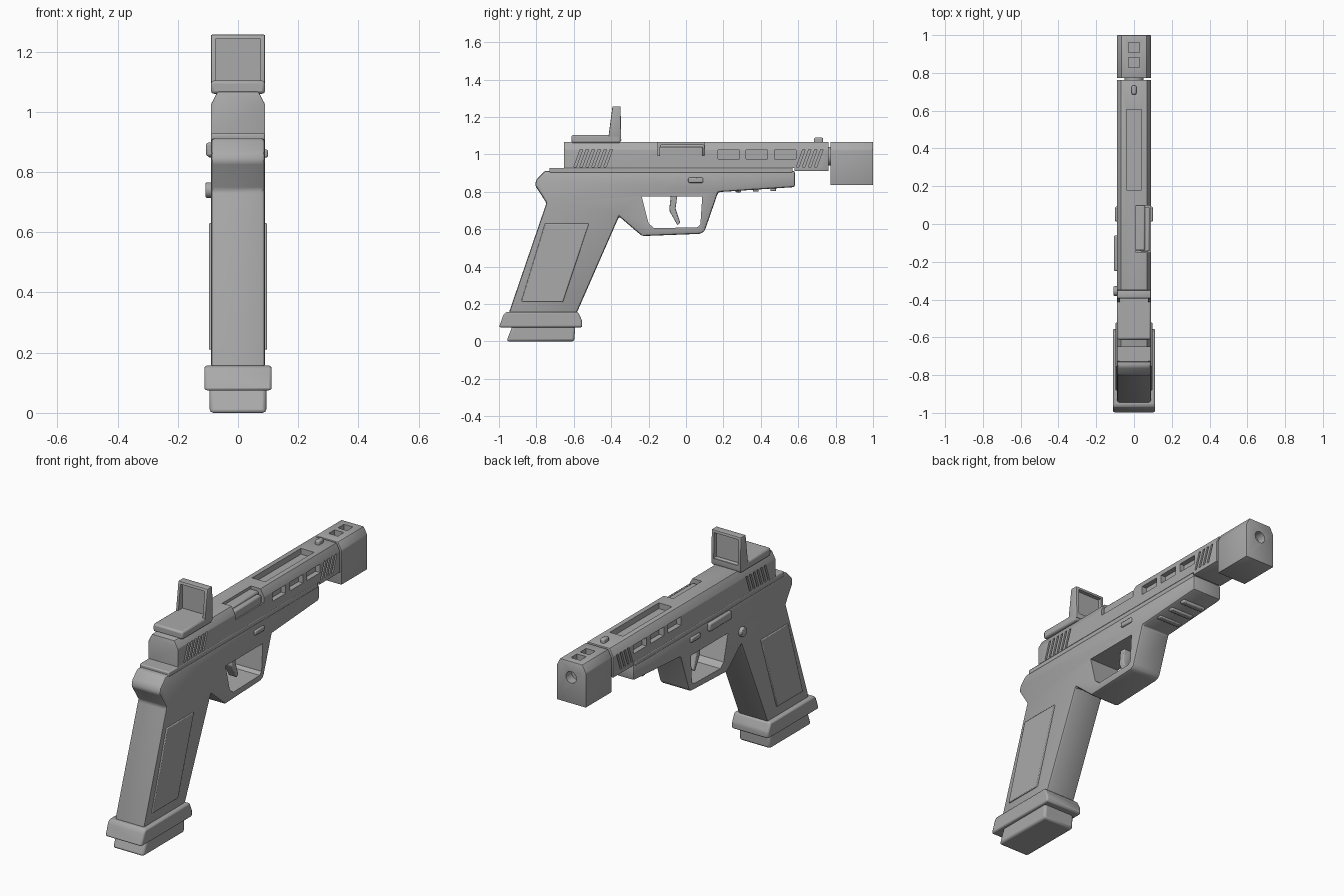
import bpy, bmesh, math
from mathutils import Vector

old = bpy.data.objects.get("Cube")
if old:
    bpy.data.objects.remove(old, do_unlink=True)

GREY = (0.4, 0.4, 0.4, 1)
grey = bpy.data.materials.new("matte grey")
grey.use_nodes = True
grey.diffuse_color = GREY
grey.node_tree.nodes["Principled BSDF"].inputs["Base Color"].default_value = GREY


def prism(name, points, a, b, axis="x", bevel=0.0):
    """Extrude a closed outline: (y, z) along x, or (x, z) along y, or (x, y) along z."""
    place = {"x": lambda p, t: (t, p[0], p[1]),
             "y": lambda p, t: (p[0], t, p[1]),
             "z": lambda p, t: (p[0], p[1], t)}[axis]
    bm = bmesh.new()
    face = bm.faces.new([bm.verts.new(place(p, a)) for p in points])
    ext = bmesh.ops.extrude_face_region(bm, geom=[face])["geom"]
    shift = Vector(place((0, 0), b - a))
    bmesh.ops.translate(bm, vec=shift, verts=[v for v in ext if isinstance(v, bmesh.types.BMVert)])
    bmesh.ops.recalc_face_normals(bm, faces=bm.faces)
    mesh = bpy.data.meshes.new(name)
    bm.to_mesh(mesh)
    bm.free()
    mesh.materials.append(grey)
    ob = bpy.data.objects.new(name, mesh)
    bpy.context.collection.objects.link(ob)
    if bevel:
        soften(ob, bevel)
    return ob


def box(name, x, y, z, bevel=0.0):
    return prism(name, [(y[0], z[0]), (y[1], z[0]), (y[1], z[1]), (y[0], z[1])], *x, bevel=bevel)


def soften(ob, width):
    mod = ob.modifiers.new("soft edges", "BEVEL")
    mod.width, mod.segments, mod.limit_method = width, 2, "ANGLE"
    mod.angle_limit = math.radians(25)


def bake(ob):
    dg = bpy.context.evaluated_depsgraph_get()
    mesh = bpy.data.meshes.new_from_object(ob.evaluated_get(dg))
    ob.modifiers.clear()
    ob.data = mesh


def cut(ob, cutters):
    for c in cutters:
        mod = ob.modifiers.new("cut", "BOOLEAN")
        mod.operation, mod.solver, mod.object = "DIFFERENCE", "EXACT", c
    bake(ob)
    for c in cutters:
        bpy.data.objects.remove(c, do_unlink=True)


def disc(cx, cy, r, n=20):
    return [(cx + r * math.cos(2 * math.pi * i / n), cy + r * math.sin(2 * math.pi * i / n))
            for i in range(n)]


W = 0.09           # half width of the body
TOP = 1.067        # top of the slide

# Frame with grip, trigger guard and dust cover
frame = prism("frame", [(-0.755, 0.912), (0.583, 0.912), (0.583, 0.825), (0.172, 0.798),
                        (0.1, 0.59), (0.08, 0.575), (-0.235, 0.563), (-0.358, 0.668),
                        (-0.585, 0.15), (-0.948, 0.15), (-0.746, 0.74), (-0.808, 0.835),
                        (-0.8, 0.865)], -W, W, bevel=0.012)
cut(frame, [prism("guard_opening", [(-0.237, 0.775), (0.087, 0.775), (0.077, 0.625), (0.06, 0.61),
                                    (-0.17, 0.605), (-0.2, 0.63)], -0.2, 0.2)])
prism("trigger", [(-0.08, 0.79), (-0.045, 0.79), (-0.056, 0.71), (-0.03, 0.635),
                  (-0.045, 0.62), (-0.09, 0.7)], -0.025, 0.025, bevel=0.005)
box("frame_rail", (-W, W), (-0.73, 0.57), (0.9, 0.928), 0.006)

# Accessory rail bars under the dust cover
for i in range(3):
    y = 0.28 + i * 0.093
    box(f"rail_bar_{i + 1}", (-0.07, 0.07), (y - 0.015, y + 0.015), (0.797 + i * 0.003, 0.83), 0.005)

# Grip panels, flared magazine well and magazine base
for side, s in (("left", 1), ("right", -1)):
    a, b = sorted((s * 0.08, s * 0.097))
    prism(f"grip_panel_{side}", [(-0.754, 0.63), (-0.519, 0.63), (-0.658, 0.21), (-0.882, 0.21)],
          a, b, bevel=0.004)
    a, b = sorted((s * 0.08, s * 0.1))
    box(f"frame_pin_{side}", (a, b), (0.012, 0.092), (0.848, 0.875), 0.006)
prism("magazine_well", [(-1.0, 0.075), (-0.555, 0.075), (-0.555, 0.11), (-0.577, 0.157),
                        (-0.962, 0.157), (-0.975, 0.145)], -0.112, 0.112, bevel=0.016)
prism("magazine_base", [(-0.96, 0.0), (-0.597, 0.0), (-0.592, 0.09), (-0.925, 0.09)],
      -0.094, 0.094, bevel=0.012)

# Controls on the right side
box("slide_lever", (-0.106, -0.08), (-0.25, -0.06), (0.852, 0.898), 0.008)
prism("magazine_button", disc(-0.355, 0.74, 0.026), -0.108, -0.08, bevel=0.005)

# Slide with windows, ejection port and slanted serrations
outline = [(-W, 0.91), (W, 0.91), (W, 1.025), (0.068, TOP), (-0.068, TOP), (-W, 1.025)]
slide = prism("slide", outline, -0.652, 0.762, "y", bevel=0.003)
cutters = [box("relief", (-0.2, 0.2), (-0.7, 0.58), (0.85, 0.926)),
           box("top_slot", (-0.04, 0.04), (0.18, 0.605), (1.035, 1.1)),
           box("port", (0.01, 0.2), (-0.152, 0.098), (0.995, 1.1))]
for s in (-1, 1):
    a, b = sorted((s * 0.062, s * 0.15))
    for i in range(3):
        y = 0.172 + i * 0.15
        cutters.append(box("window", (a, b), (y, y + 0.115), (0.975, 1.022)))
    a, b = sorted((s * 0.078, s * 0.15))
    starts = [-0.6 + i * 0.032 for i in range(6)] + [0.59 + i * 0.032 for i in range(4)]
    for y in starts:
        cutters.append(prism("serration", [(y, 0.932), (y + 0.013, 0.932),
                                           (y + 0.047, 1.025), (y + 0.034, 1.025)], a, b))
cut(slide, cutters)
box("barrel_hood", (0.0, 0.058), (-0.14, 0.1), (0.98, 1.052), 0.008)
box("ejector_plate", (0.03, 0.083), (-0.145, 0.09), (0.98, 1.04), 0.008)
prism("barrel", disc(0, 0.99, 0.05), 0.7, 0.8, "y")
box("front_sight", (-0.013, 0.013), (0.685, 0.733), (1.05, 1.09), 0.008)

# Compensator with two top ports and a bore
comp = prism("compensator", [(x, 0.835 if z < 1 else z) for x, z in outline],
             0.772, 1.0, "y", bevel=0.005)
cut(comp, [box("port", (-0.028, 0.028), (y - 0.026, y + 0.026), (1.02, 1.1))
           for y in (0.855, 0.935)] + [prism("bore", disc(0, 0.98, 0.032), 0.95, 1.1, "y")])

# Reflex sight: base, hood and lens
box("sight_base", (-W, W), (-0.612, -0.35), (1.06, 1.104), 0.01)
hood = prism("sight_hood", [(-0.418, 1.07), (-0.346, 1.07), (-0.35, 1.257), (-0.393, 1.257)],
             -W, W, bevel=0.005)
cut(hood, [box("opening", (-0.074, 0.074), (-0.6, -0.2), (1.1, 1.242))])
box("sight_lens", (-0.08, 0.08), (-0.377, -0.371), (1.095, 1.247))

# Smooth the rounded edges, keep corners crisp
for ob in list(bpy.context.collection.objects):
    if ob.type == "MESH" and grey.name in ob.data.materials:
        bpy.ops.object.select_all(action="DESELECT")
        bpy.context.view_layer.objects.active = ob
        ob.select_set(True)
        bpy.ops.object.shade_smooth_by_angle(angle=math.radians(30))
